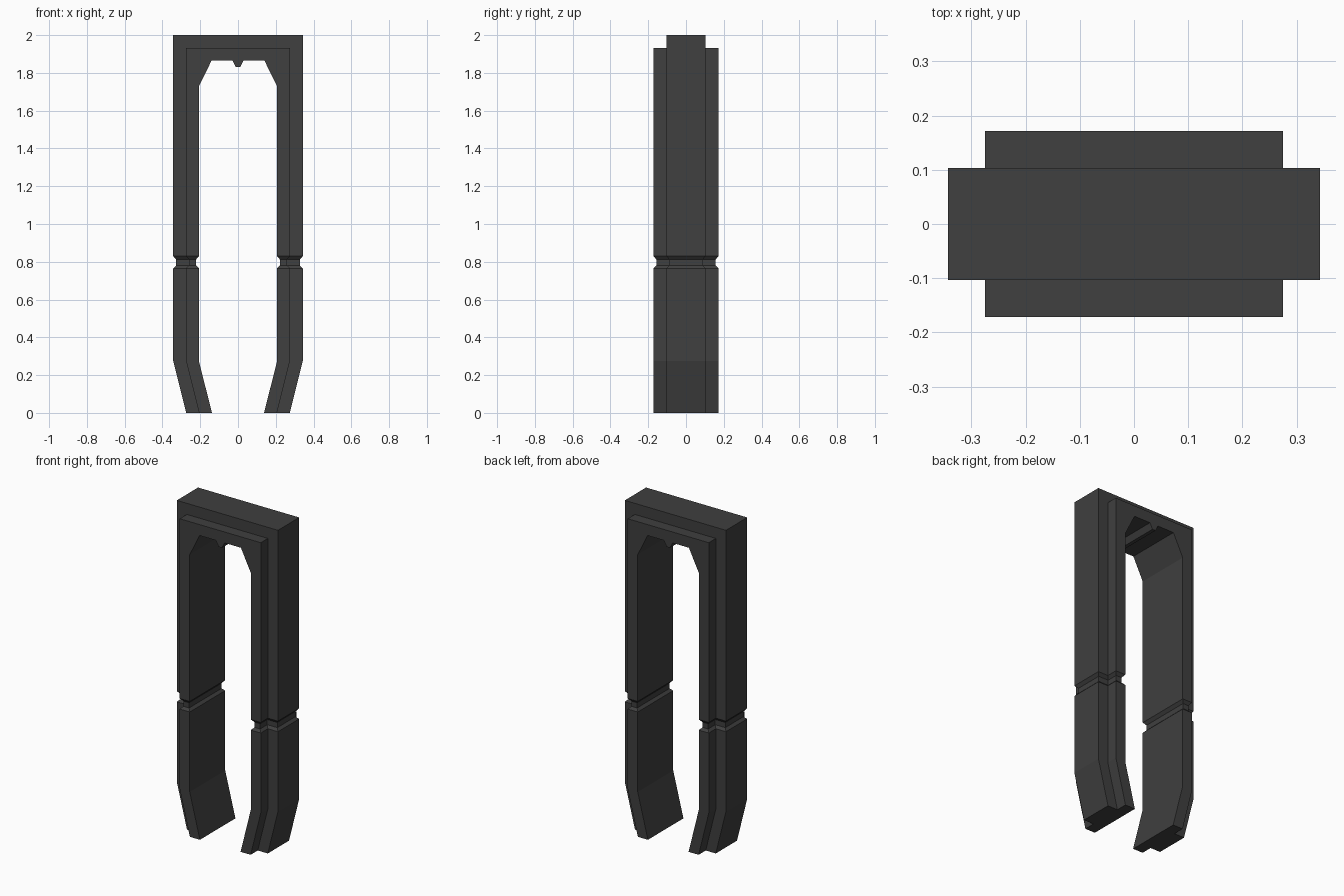
import bpy, bmesh, math

if "Cube" in bpy.data.objects:
    bpy.data.objects.remove(bpy.data.objects["Cube"])

# Each station across the frame: (inner, flange, outer) points in x,z plus groove inset
def leg(z, inner, inset=0.0):
    return ((inner + inset, z), (inner + 0.068 - inset, z), (inner + 0.136 - inset, z), inset)

def head(x, inner_z):
    return ((x, inner_z), (x, 1.932), (x, 2.0), 0.0)

# Right half, from the foot, through the leg groove, round the corner to the tooth
half = [
    leg(0.0, 0.138), leg(0.275, 0.207),
    leg(0.765, 0.207), leg(0.78, 0.207, 0.015),
    leg(0.812, 0.207, 0.015), leg(0.83, 0.207),
    ((0.207, 1.73), (0.275, 1.932), (0.343, 2.0), 0.0),
    head(0.14, 1.865), head(0.029, 1.865), head(0.011, 1.83),
]

def mirrored(s):
    return tuple((-x, z) for x, z in s[:3]) + (s[3],)

stations = half + [mirrored(s) for s in reversed(half)]

# Stepped T-shaped cross-section at one station
def section(bm, s):
    i, f, o, inset = s
    w, n = 0.172 - inset, 0.103 - inset
    pts = [(i, -w), (f, -w), (f, -n), (o, -n), (o, n), (f, n), (f, w), (i, w)]
    return [bm.verts.new((p[0], y, p[1])) for p, y in pts]

# Loft the sections into one solid frame
bm = bmesh.new()
rings = [section(bm, s) for s in stations]
for a, b in zip(rings, rings[1:]):
    for k in range(8):
        m = (k + 1) % 8
        bm.faces.new((a[k], a[m], b[m], b[k]))
bm.faces.new(rings[0])
bm.faces.new(rings[-1])
bmesh.ops.recalc_face_normals(bm, faces=bm.faces)
bmesh.ops.dissolve_limit(bm, angle_limit=math.radians(0.5), verts=bm.verts, edges=bm.edges)

mesh = bpy.data.meshes.new("clip_frame")
bm.to_mesh(mesh)
bm.free()
frame = bpy.data.objects.new("clip_frame", mesh)
bpy.context.collection.objects.link(frame)

# Dark grey finish
mat = bpy.data.materials.new("dark_grey")
mat.diffuse_color = (0.05, 0.05, 0.05, 1)
mat.use_nodes = True
mat.node_tree.nodes["Principled BSDF"].inputs["Base Color"].default_value = mat.diffuse_color
mesh.materials.append(mat)
